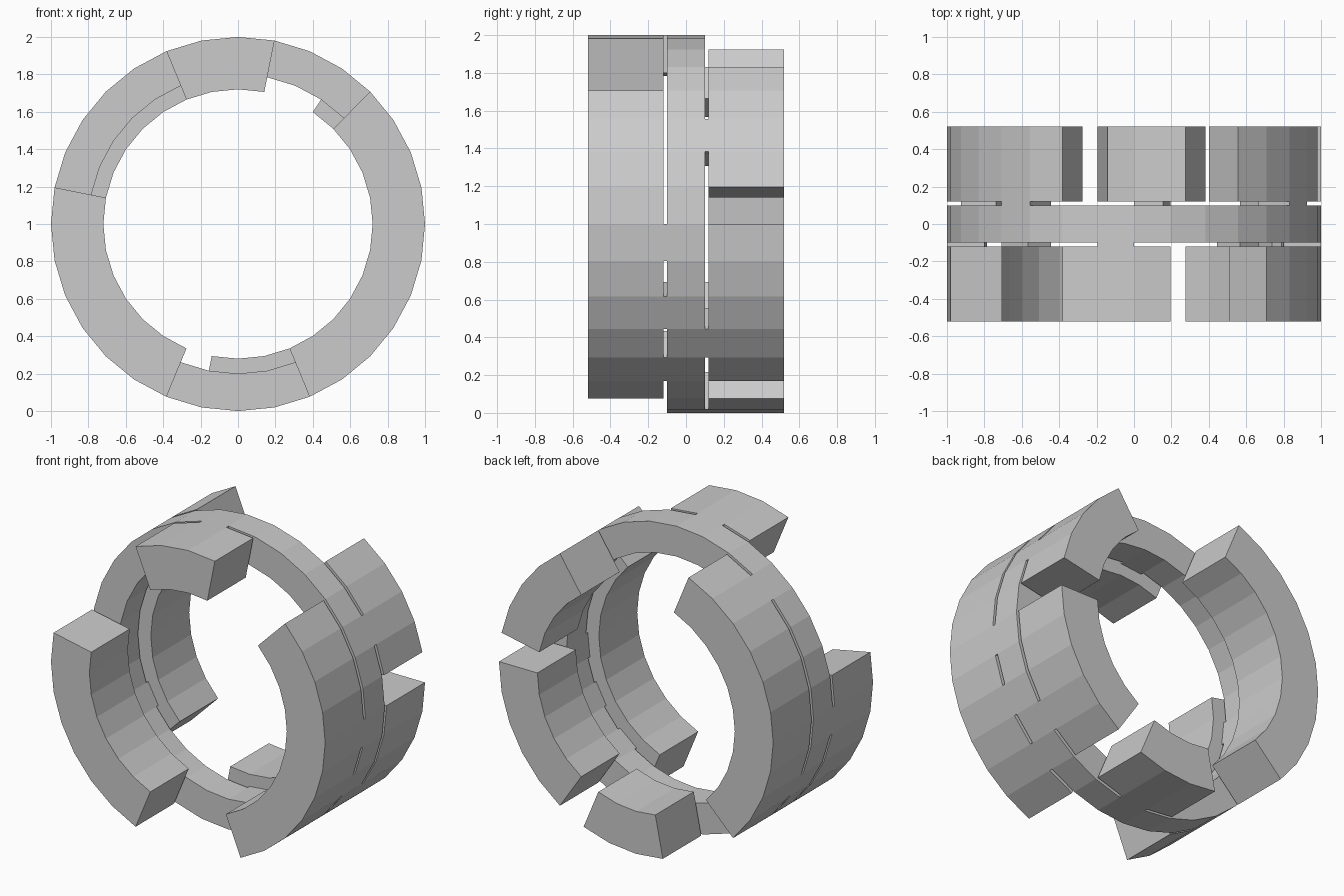
import bpy, bmesh
from math import cos, sin, tau

if "Cube" in bpy.data.objects:
    bpy.data.objects.remove(bpy.data.objects["Cube"])

N = 32            # sides of the full circle
R_OUT = 1.0
R_RING = 0.8      # inner radius of middle ring and bridges
R_BLOCK = 0.72    # inner radius of the blocks
CZ = 1.0          # height of the ring axis


def arc_solid(name, first, count, r_in, y0, y1):
    """Faceted arc around the y axis; counts steps of 1/32 turn from +x towards +z."""
    bm = bmesh.new()
    closed = count == N
    rows = []
    for i in range(count if closed else count + 1):
        a = tau * (first + i) / N
        rows.append([bm.verts.new((r * cos(a), y, CZ + r * sin(a)))
                     for r, y in ((r_in, y0), (R_OUT, y0), (R_OUT, y1), (r_in, y1))])
    for i in range(count):
        p, q = rows[i], rows[(i + 1) % len(rows)]
        for k in range(4):
            m = (k + 1) % 4
            bm.faces.new((p[k], p[m], q[m], q[k]))
    if not closed:
        bm.faces.new(rows[0])
        bm.faces.new(rows[-1])
    bmesh.ops.recalc_face_normals(bm, faces=bm.faces)
    mesh = bpy.data.meshes.new(name)
    bm.to_mesh(mesh)
    bm.free()
    obj = bpy.data.objects.new(name, mesh)
    bpy.context.collection.objects.link(obj)
    return obj


# Thin continuous ring in the middle
arc_solid("middle_ring", 0, N, R_RING, -0.1, 0.1)

# (name, first step, number of steps, steps where a bridge joins it to the ring)
front = [("top", 7, 3, [8]),
         ("left", 15, 7, [16, 20]),
         ("right", 26, 10, [27, 29, 31])]
back = [("upper_right", 1, 4, [2]),
        ("left", 10, 10, [11, 18]),
        ("bottom", 23, 3, [24]),
        ("lower_right", 27, 5, [28])]

# Blocks and their small bridges on both sides of the ring
for side, blocks, s in (("front", front, -1), ("back", back, 1)):
    for label, first, count, bridges in blocks:
        arc_solid(f"{side}_{label}_block", first, count, R_BLOCK,
                  *sorted((s * 0.12, s * 0.52)))
        for b in bridges:
            arc_solid(f"{side}_{label}_bridge", b, 1, R_RING,
                      *sorted((s * 0.1, s * 0.12)))
